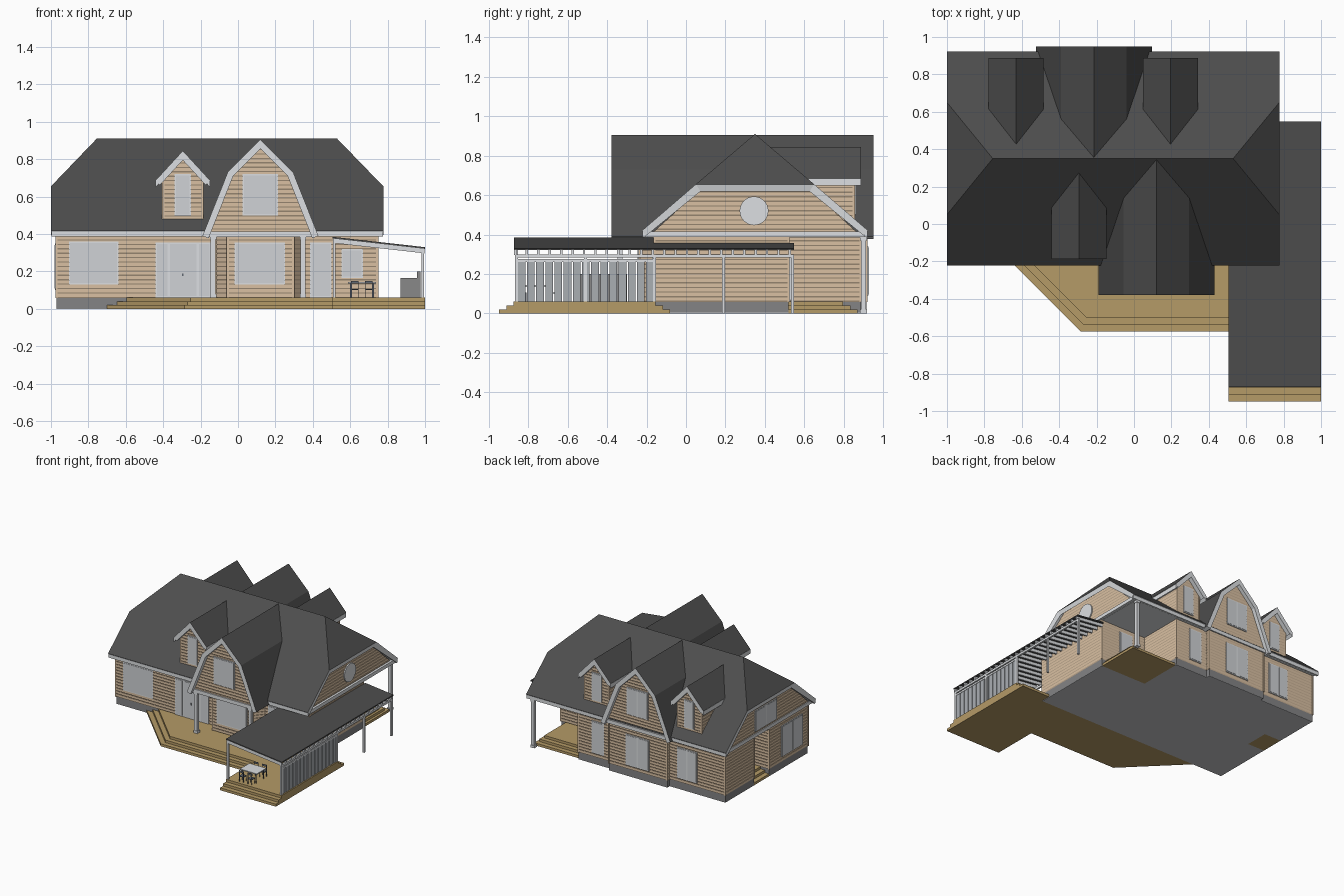
import bpy, bmesh, math
from mathutils import Vector

if "Cube" in bpy.data.objects:
    bpy.data.objects.remove(bpy.data.objects["Cube"])


def material(name, r, g, b):
    m = bpy.data.materials.new(name)
    m.use_nodes = True
    m.diffuse_color = (r, g, b, 1)
    m.node_tree.nodes["Principled BSDF"].inputs["Base Color"].default_value = (r, g, b, 1)
    return m


ROOF = material("charcoal roof", .075, .075, .075)
TRIM = material("pale trim", .72, .74, .76)
GLASS = material("window grey", .63, .65, .67)
SIDING = material("tan siding", .7, .53, .365)
DECK = material("timber deck", .46, .325, .135)
STONE = material("foundation grey", .23, .23, .235)
FLOOR = material("floor grey", .56, .57, .58)
SCREEN = material("screen grey", .4, .425, .45)
DARK = material("dark furniture", .12, .14, .17)
BENCH = material("bench grey", .25, .25, .25)


def finish(name, bm, *mats):
    me = bpy.data.meshes.new(name)
    bm.to_mesh(me)
    bm.free()
    ob = bpy.data.objects.new(name, me)
    for m in mats:
        me.materials.append(m)
    bpy.context.collection.objects.link(ob)
    return ob


def prism(name, mat, pts, vec):
    """Polygon swept along a vector."""
    bm = bmesh.new()
    f = bm.faces.new([bm.verts.new(p) for p in pts])
    r = bmesh.ops.extrude_face_region(bm, geom=[f], use_keep_orig=True)
    bmesh.ops.translate(bm, vec=vec, verts=[v for v in r["geom"] if isinstance(v, bmesh.types.BMVert)])
    bmesh.ops.recalc_face_normals(bm, faces=bm.faces)
    return finish(name, bm, mat)


def plan(name, mat, pts, z0, z1):
    return prism(name, mat, [(x, y, z0) for x, y in pts], (0, 0, z1 - z0))


def box(name, mat, x0, x1, y0, y1, z0, z1):
    return plan(name, mat, [(x0, y0), (x1, y0), (x1, y1), (x0, y1)], z0, z1)


def siding(name, p, q, prof, row=.0236):
    """Lapped boards centred on p-q; prof lists (height, share of width)."""
    p, q = Vector(p), Vector(q)
    mid, half = (p + q) / 2, (q - p) / 2
    n = Vector((half.y, -half.x)).normalized()

    def share(z):
        for (a, s), (b, t) in zip(prof, prof[1:]):
            if z <= b:
                return s + (t - s) * (z - a) / (b - a)
        return prof[-1][1]

    bm = bmesh.new()
    z, end = prof[0][0], prof[-1][0]
    while z < end - .001:
        top = min(z + row, end)
        ring = []
        for off, h in ((0, z), (.004, min(z + row * .27, top)), (.004, top), (0, top)):
            c, w = mid + n * off, half * share(h)
            ring.append([bm.verts.new((*(c + w * s), h)) for s in (-1, 1)])
        for a, b in zip(ring, ring[1:]):
            bm.faces.new((a[0], a[1], b[1], b[0]))
        z = top
    return finish(name, bm, SIDING)


def window(name, x, y, nx, ny, w, z0, z1, panes=1):
    """Framed window on a wall facing (nx, ny)."""
    def plate(nm, mat, along, out, width, thick, a, b):
        cx, cy = x - ny * along + nx * out, y + nx * along + ny * out
        hx = (abs(ny) * width + abs(nx) * thick) / 2
        hy = (abs(nx) * width + abs(ny) * thick) / 2
        box(nm, mat, cx - hx, cx + hx, cy - hy, cy + hy, a, b)
    plate(name + "_frame", TRIM, 0, .005, w, .0095, z0, z1)
    pw = w / panes
    for i in range(panes):
        plate(name + "_pane", GLASS, (i - (panes - 1) / 2) * pw, .01, pw - .014, .004, z0 + .008, z1 - .008)


def roof(name, faces, thick):
    """Roof sheet with pale underside and edges."""
    bm = bmesh.new()
    for f in faces:
        bm.faces.new([bm.verts.new(p) for p in f])
    bmesh.ops.remove_doubles(bm, verts=bm.verts, dist=.0005)
    for f in bm.faces:
        f.normal_update()
        if f.normal.z < 0:
            f.normal_flip()
    ob = finish(name, bm, ROOF, TRIM)
    s = ob.modifiers.new("thickness", "SOLIDIFY")
    s.thickness, s.offset, s.use_even_offset = thick, -1, True
    s.material_offset = s.material_offset_rim = 1


def ridge_roof(name, cx, y0, y1, half, thick):
    """Roof along y from a half profile of (half width, height), eave to ridge."""
    pts = [(cx - w, z) for w, z in half] + [(cx + w, z) for w, z in half[-2::-1]]
    roof(name, [[(a[0], y0, a[1]), (b[0], y0, b[1]), (b[0], y1, b[1]), (a[0], y1, a[1])]
                for a, b in zip(pts, pts[1:])], thick)


# Ground floor walls, corner boards and foundation
foot = [(-.97, -.16), (-.115, -.16), (-.055, -.235), (.295, -.235), (.355, -.16), (.745, -.16), (.745, .52),
        (.335, .52), (.335, .885), (.045, .885), (.045, .915), (-.475, .915), (-.475, .885), (-.97, .885),
        (-.97, .52), (-.82, .52), (-.82, .33), (-.97, .33)]
for p, q in zip(foot, foot[1:] + foot[:1]):
    siding("ground_wall", p, q, [(.058, 1), (.39, 1)])
for x, y in foot:
    box("corner_board", SIDING, x - .006, x + .006, y - .006, y + .006, .058, .39)
base = foot[:1] + foot[5:]
plan("foundation", STONE, base, .004, .06)
plan("floor_underside", FLOOR, base, 0, .004)

# Main half-hipped roof
front = [(-1, -.223, .42), (.777, -.223, .42), (.777, .05, .655), (.53, .35, .91), (-.755, .35, .91), (-1, .05, .655)]
back = [(x, .7 - y, z) for x, y, z in front]
roof("main_roof", [front, back, [front[2], front[3], back[2]], [front[5], front[4], back[5]]], .033)
box("soffit", TRIM, -.97, .745, -.21, .91, .386, .396)
for y in (-.22, .904):
    box("eave_fascia", TRIM, -.998, .775, y, y + .016, .387, .416)
for x, n in ((.745, 1), (-.97, -1)):
    siding("gable_wall", (x, .35 - .53 * n), (x, .35 + .53 * n), [(.4, 1), (.64, .5)])
    box("gable_belt", TRIM, x - .01, x + n * .012 + .01, -.21, .91, .388, .416)
bpy.ops.mesh.primitive_cylinder_add(vertices=32, radius=.073, depth=.009, location=(.753, .345, .52),
                                    rotation=(0, math.pi / 2, 0))
vent = bpy.context.object
vent.name = "round_gable_vent"
vent.data.materials.append(TRIM)

# Large gambrel gables, front and back
barn = [(.31, .39), (.175, .73), (0, .905)]
for side, cx, edge, wall in (("front", .12, -.379, -.34), ("back", -.215, .95, .915)):
    n = -1 if side == "front" else 1
    ridge_roof(side + "_gambrel_roof", cx, edge, .35, barn, .035)
    siding(side + "_gambrel_wall", (cx + .275 * n, wall), (cx - .275 * n, wall), [(.4, 1), (.715, .55), (.87, .02)])
    window(side + "_gambrel_window", cx, wall, 0, n, .19, .5, .72, 1 if n < 0 else 2)
    box(side + "_gambrel_belt", TRIM, cx - .275, cx + .275, wall - .014, wall + .014, .385, .414)
box("porch_ceiling", TRIM, -.15, .39, -.335, -.2, .386, .396)

# Small dormers with eave boards
for cx, n, wall, edge, inner in ((-.295, -1, -.15, -.187, .3), (-.63, 1, .85, .888, .4), (.195, 1, .85, .888, .4)):
    ridge_roof("dormer_roof", cx, edge, inner, [(.147, .685), (0, .845)], .034)
    siding("dormer_face", (cx + .105 * n, wall), (cx - .105 * n, wall), [(.47, 1), (.7, 1), (.81, .03)])
    for s in (-1, 1):
        a, b = (cx + s * .105, wall), (cx + s * .105, inner)
        siding("dormer_cheek", *((a, b) if s * n < 0 else (b, a)), [(.47, 1), (.7, 1)])
        box("dormer_corner", SIDING, cx + s * .105 - .006, cx + s * .105 + .006, wall - .006, wall + .006, .48, .7)
        e, m = (cx + s * .146, .683), (cx + s * .113, .687)
        prism("dormer_eave_board", TRIM, [(e[0], edge, e[1]), (e[0], edge, .648), (m[0], edge, m[1])],
              (0, inner - edge, 0))
    window("dormer_window", cx, wall, 0, n, .088, .495, .72)

# Windows and doors
window("left_front_window", -.772, -.16, 0, -1, .265, .13, .36)
for x, w in ((-.405, .07), (-.2925, .155), (-.18, .07)):
    window("entry_door", x, -.16, 0, -1, w, .06, .355)
box("entry_handle", DARK, -.3, -.292, -.178, -.17, .175, .19)
window("bay_window", .117, -.235, 0, -1, .27, .13, .355)
window("porch_door", .443, -.16, 0, -1, .115, .06, .355)
window("terrace_window", .61, -.16, 0, -1, .115, .165, .32)
window("back_bay_window", -.215, .915, 0, 1, .21, .09, .34, 2)
window("back_window", -.635, .885, 0, 1, .18, .09, .34, 2)
window("narrow_back_window", .16, .885, 0, 1, .11, .09, .35)
window("back_porch_door", .52, .52, 0, 1, .12, .06, .35)
window("side_window", -.97, .05, -1, 0, .27, .1, .35, 2)
window("side_gable_window", -.97, .38, -1, 0, .28, .43, .6, 2)
window("side_door", -.82, .425, -1, 0, .12, .06, .34)

# Decks and steps
for i in range(3):
    s, z = i * .037, i * .02
    top = z + .02
    plan("front_deck", DECK, [(-.7 + s * 1.41, -.16), (-.285 + s * .41, -.575 + s), (.505, -.575 + s), (.505, -.16)], z, top)
    plan("terrace_deck", DECK, [(.505, -.948 + s), (1, -.948 + s), (1, -.08 - s), (.75, -.08 - s),
                                (.75, -.16), (.505, -.16)], z, top)
    box("back_porch_deck", DECK, .335, .74 - s * .5, .52, .87 - s, z, top)
    box("side_step", DECK, -.97 + s, -.82, .33, .52, z, top)


# Porch posts with base and cap
def post(x, y, r, z0, z1):
    box("porch_post", TRIM, x - r, x + r, y - r, y + r, z0, z1)
    for z in (z0, z1 - .02):
        box("post_collar", TRIM, x - r * 1.3, x + r * 1.3, y - r * 1.3, y + r * 1.3, z, z + .02)


for x, y, z in ((-.133, -.335, .06), (.348, -.335, .06), (.725, .9, 0)):
    post(x, y, .013, z, .39)


# Terrace canopy
def canopy_z(x):
    return .385 - (x - .505) * .112


def sloped(name, mat, x0, x1, y0, y1, drop, depth):
    a, b = canopy_z(x0) - drop, canopy_z(x1) - drop
    prism(name, mat, [(x0, y0, a), (x1, y0, b), (x1, y0, b - depth), (x0, y0, a - depth)], (0, y1 - y0, 0))


sloped("canopy_roof", ROOF, .505, 1, -.872, -.16, 0, .009)
sloped("canopy_roof_side", ROOF, .75, 1, -.16, .547, 0, .009)
for i in range(25):
    y = -.871 + i * .058
    sloped("canopy_rafter", TRIM, .508 if y < -.17 else .75, .998, y, y + .012, .009, .024)
box("canopy_beam", TRIM, .98, .995, -.868, .543, .283, .3)
box("canopy_inner_beam", TRIM, .507, .52, -.868, -.16, .335, .355)
for i in range(5):
    y = -.86 + i * .35
    box("canopy_post", TRIM, .98, .995, y - .008, y + .008, 0 if i > 2 else .06, .3)
box("canopy_front_post", TRIM, .507, .521, -.868, -.853, .06, .36)

# Slatted side screen
box("screen_rail", TRIM, .982, .993, -.86, -.16, .262, .276)
for i in range(15):
    y = -.853 + i * .0465
    box("screen_slat", SCREEN, .984, .99, y, y + .039, .06, .264)

# Terrace furniture
box("table_top", TRIM, .588, .738, -.815, -.695, .135, .143)
for x in (.6, .72):
    for y in (-.805, -.71):
        box("table_leg", DARK, x, x + .006, y, y + .006, .06, .136)
for x in (.625, .7):
    for y, s in ((-.83, -1), (-.68, 1)):
        box("chair_seat", DARK, x - .02, x + .02, y - .02, y + .02, .1, .105)
        box("chair_back", DARK, x - .02, x + .02, y + s * .019 - .002, y + s * .019 + .002, .135, .15)
        for dx in (-.019, .016):
            for dy in (-1, 1):
                c = y + dy * .018
                box("chair_leg", DARK, x + dx, x + dx + .003, c - .002, c + .002, .06, .136 if dy == s else .1)
box("bench_seat", BENCH, .868, .958, -.55, -.3, .06, .165)
box("bench_back", BENCH, .958, .977, -.55, -.3, .06, .2)
